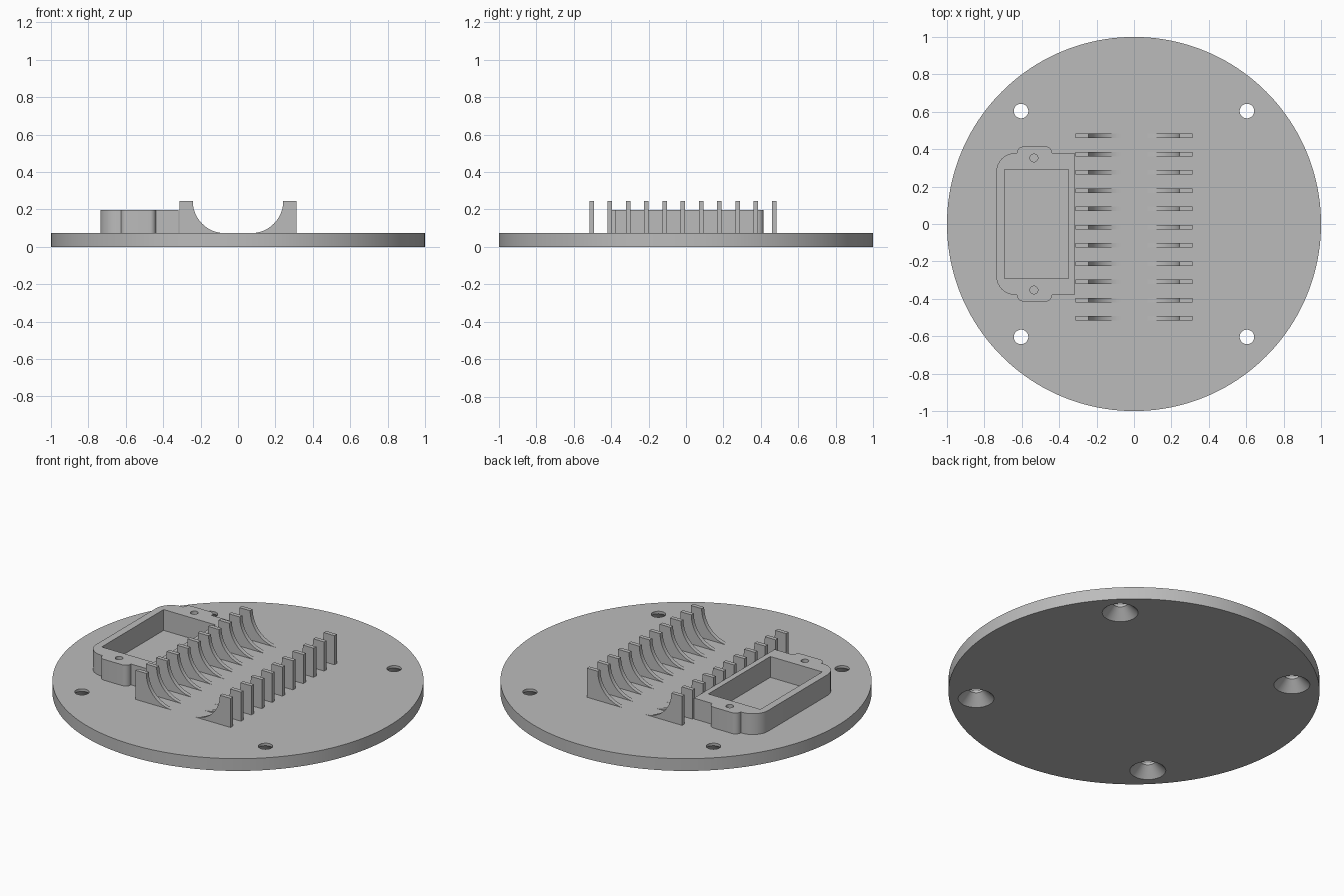
import bpy
import bmesh
from math import cos, sin, pi, radians
from mathutils import Vector, Matrix

if "Cube" in bpy.data.objects:
    bpy.data.objects.remove(bpy.data.objects["Cube"], do_unlink=True)

PLATE_TOP = 0.073
FRAME_TOP = 0.197
RIB_TOP = 0.246

grey = bpy.data.materials.new("plain_grey")
grey.use_nodes = True
grey.diffuse_color = (0.5, 0.5, 0.5, 1)
grey.node_tree.nodes["Principled BSDF"].inputs["Base Color"].default_value = (0.5, 0.5, 0.5, 1)


def add_object(name, bm):
    bmesh.ops.recalc_face_normals(bm, faces=bm.faces)
    mesh = bpy.data.meshes.new(name)
    bm.to_mesh(mesh)
    bm.free()
    mesh.materials.append(grey)
    obj = bpy.data.objects.new(name, mesh)
    bpy.context.collection.objects.link(obj)
    return obj


def extrude(bm, points, direction):
    """Solid prism from a closed loop of 3D points."""
    face = bm.faces.new([bm.verts.new(p) for p in points])
    top = bmesh.ops.extrude_face_region(bm, geom=[face], use_keep_orig=True)["geom"]
    verts = [v for v in top if isinstance(v, bmesh.types.BMVert)]
    bmesh.ops.translate(bm, verts=verts, vec=direction)


def cone(bm, x, y, z0, z1, r0, r1, segments=40):
    bmesh.ops.create_cone(bm, cap_ends=True, segments=segments, radius1=r0, radius2=r1,
                          depth=z1 - z0, matrix=Matrix.Translation((x, y, (z0 + z1) / 2)))


def fillet(corners, z, steps=8):
    """Round each (x, y, radius) right-angled corner of a closed outline."""
    out = []
    for i, (x, y, r) in enumerate(corners):
        p = Vector((x, y, z))
        if r == 0:
            out.append(p)
            continue
        a = (Vector((*corners[i - 1][:2], z)) - p).normalized() * r
        b = (Vector((*corners[(i + 1) % len(corners)][:2], z)) - p).normalized() * r
        for k in range(steps + 1):
            t = pi / 2 * k / steps
            out.append(p + a * (1 - sin(t)) + b * (1 - cos(t)))
    return out


def cut(obj, cutters):
    for cutter in cutters:
        mod = obj.modifiers.new("cut", "BOOLEAN")
        mod.operation = "DIFFERENCE"
        mod.solver = "EXACT"
        mod.object = cutter
    graph = bpy.context.evaluated_depsgraph_get()
    mesh = bpy.data.meshes.new_from_object(obj.evaluated_get(graph))
    obj.modifiers.clear()
    obj.data = mesh
    for cutter in cutters:
        bpy.data.objects.remove(cutter, do_unlink=True)


# Round base plate with four countersunk screw holes
bm = bmesh.new()
cone(bm, 0, 0, 0, PLATE_TOP, 1, 1, 160)
plate = add_object("base_plate", bm)
cutters = []
for sx in (-1, 1):
    for sy in (-1, 1):
        x, y = 0.604 * sx, 0.604 * sy
        bm = bmesh.new()
        cone(bm, x, y, -0.1, 0.2, 0.039, 0.039)
        cutters.append(add_object("screw_hole_cutter", bm))
        bm = bmesh.new()
        cone(bm, x, y, -0.01, 0.058, 0.107, 0.039)
        cutters.append(add_object("countersink_cutter", bm))
cut(plate, cutters)

# Connector frame with rounded outer corners and a screw ear at each end
half = [(-0.318, 0.379, 0), (-0.439, 0.379, 0), (-0.439, 0.414, 0.032),
        (-0.626, 0.414, 0.034), (-0.626, 0.379, 0), (-0.736, 0.379, 0.1)]
outline = half + [(x, -y, r) for x, y, r in reversed(half)]
bm = bmesh.new()
extrude(bm, fillet(outline, PLATE_TOP), (0, 0, FRAME_TOP - PLATE_TOP))
frame = add_object("connector_frame", bm)
pocket = [(-0.693, -0.291, 0), (-0.351, -0.291, 0), (-0.351, 0.291, 0), (-0.693, 0.291, 0)]
bm = bmesh.new()
extrude(bm, fillet(pocket, 0), (0, 0, 0.3))
cutters = [add_object("pocket_cutter", bm)]
for sy in (-1, 1):
    bm = bmesh.new()
    cone(bm, -0.535, 0.353 * sy, 0, 0.3, 0.021, 0.021, 24)
    cutters.append(add_object("ear_hole_cutter", bm))
cut(frame, cutters)

# Two rows of ribs, each with a quarter-round inner side
RADIUS, STEPS, THICK = 0.172, 20, 0.024
ribs = []
for side, name in ((-1, "right_ribs"), (1, "left_ribs")):
    bm = bmesh.new()
    for i in range(11):
        y = -0.0165 + 0.0976 * (i - 5) - THICK / 2
        profile = [(0.313, PLATE_TOP), (0.313, RIB_TOP)]
        for k in range(STEPS + 1):
            t = pi / 2 * k / STEPS
            profile.append((0.07 + RADIUS * cos(t), RIB_TOP - (RIB_TOP - PLATE_TOP) * sin(t)))
        extrude(bm, [(side * x, y, z) for x, z in profile], (0, THICK, 0))
    ribs.append(add_object(name, bm))

# Smooth the curved walls and keep the edges sharp
for obj in [plate, frame] + ribs:
    bpy.ops.object.select_all(action="DESELECT")
    obj.select_set(True)
    bpy.context.view_layer.objects.active = obj
    bpy.ops.object.shade_smooth_by_angle(angle=radians(30))
